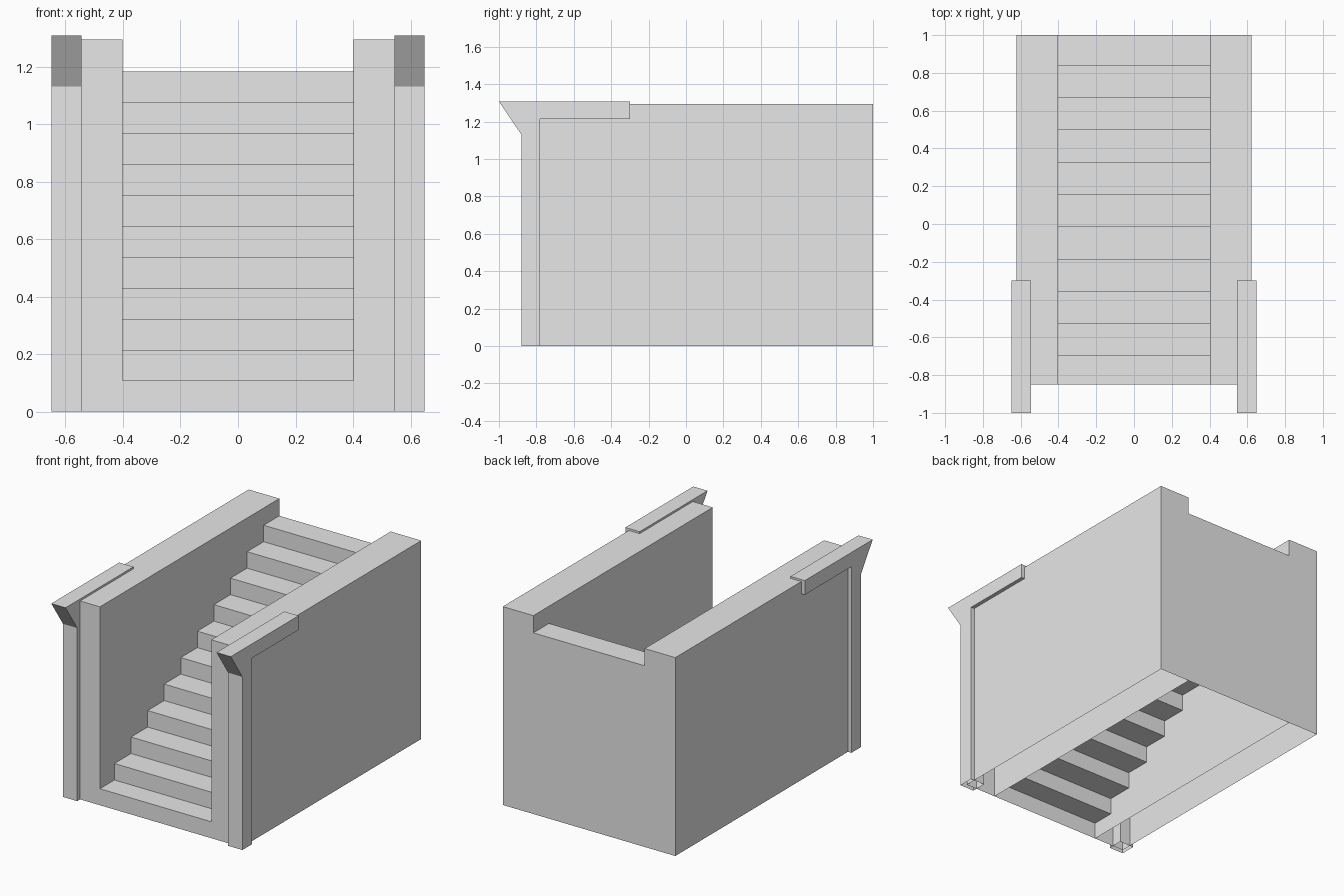
import bpy
import bmesh

cube = bpy.data.objects.get("Cube")
if cube:
    bpy.data.objects.remove(cube, do_unlink=True)

GREY = (0.8, 0.8, 0.8, 1.0)
stone = bpy.data.materials.new("light grey")
stone.use_nodes = True
stone.diffuse_color = GREY
stone.node_tree.nodes["Principled BSDF"].inputs["Base Color"].default_value = GREY


def extrude_profile(name, profile, x0, x1, capped):
    """Sweep a clockwise (y, z) outline from x0 to x1; its ground edge stays open."""
    bm = bmesh.new()
    near = [bm.verts.new((x0, y, z)) for y, z in profile]
    far = [bm.verts.new((x1, y, z)) for y, z in profile]
    for i in range(len(profile) - 1):
        bm.faces.new((near[i], far[i], far[i + 1], near[i + 1]))
    if capped:
        bm.faces.new(near)
        bm.faces.new(far[::-1])
    mesh = bpy.data.meshes.new(name)
    bm.to_mesh(mesh)
    bm.free()
    mesh.materials.append(stone)
    obj = bpy.data.objects.new(name, mesh)
    bpy.context.collection.objects.link(obj)
    return obj


FRONT, BACK = -0.85, 1.0
INNER, OUTER, WALL_TOP = 0.402, 0.623, 1.295
STEPS, RISE, RUN = 11, 0.1075, 0.171

# Hollow flight of steps with its front riser and back panel
flight = [(FRONT, 0)]
for i in range(STEPS):
    start = FRONT if i == 0 else -0.70 + RUN * (i - 1)
    end = BACK if i == STEPS - 1 else -0.70 + RUN * i
    z = RISE * (i + 1)
    flight += [(start, z), (end, z)]
flight.append((BACK, 0))
extrude_profile("stair_flight", flight, -INNER, INNER, False)

# Side walls, open underneath
wall = [(FRONT, 0), (FRONT, WALL_TOP), (BACK, WALL_TOP), (BACK, 0)]

# Front post with a pointed overhang and an arm running back along the wall
post = [(-0.88, 0), (-0.88, 1.13), (-1, 1.308), (-0.3, 1.308),
        (-0.3, 1.215), (-0.78, 1.215), (-0.78, 0)]

for side, sign in (("left", 1), ("right", -1)):
    for part, outline, a, b in (("wall", wall, INNER, OUTER),
                                ("post", post, 0.545, 0.648)):
        x0, x1 = sorted((a * sign, b * sign))
        extrude_profile(f"{side}_{part}", outline, x0, x1, True)
